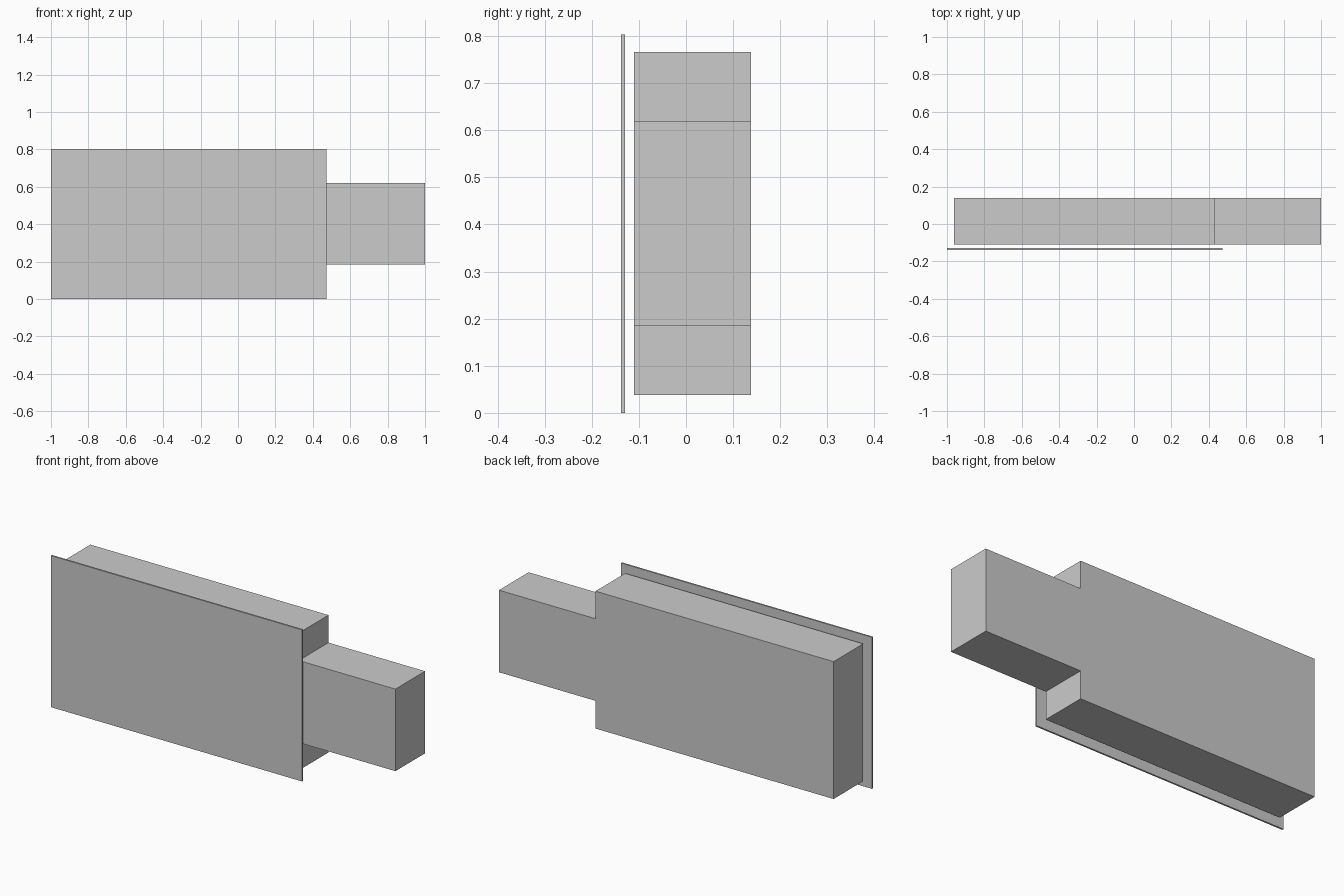
import bpy

if "Cube" in bpy.data.objects:
    bpy.data.objects.remove(bpy.data.objects["Cube"])


def box(name, x, y, z):
    """Axis-aligned box from (min, max) ranges."""
    center = [(r[0] + r[1]) / 2 for r in (x, y, z)]
    bpy.ops.mesh.primitive_cube_add(size=1, location=center)
    ob = bpy.context.object
    ob.name = name
    ob.scale = [r[1] - r[0] for r in (x, y, z)]
    bpy.ops.object.transform_apply(location=False, rotation=False, scale=True)
    return ob


DEPTH = (-0.11, 0.138)

# Thin front cover, floating just ahead of the housing
box("front_plate", (-1.0, 0.472), (-0.138, -0.129), (0.0, 0.803))

# Main housing behind the cover
box("housing", (-0.962, 0.434), DEPTH, (0.038, 0.766))

# Smaller block projecting from the right end of the housing
box("side_block", (0.434, 1.0), DEPTH, (0.185, 0.62))
